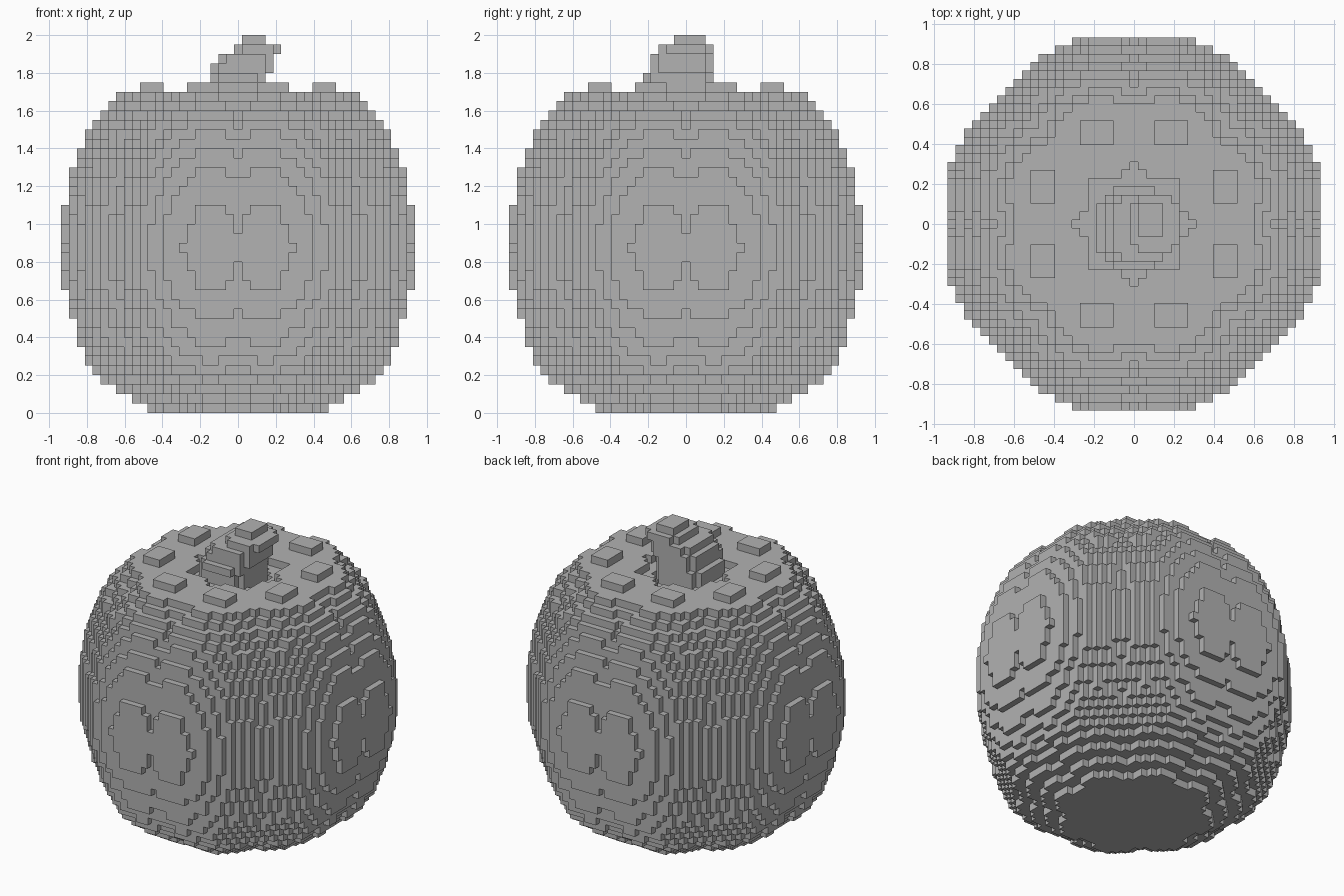
import bpy, bmesh, math
from mathutils import Vector

cube = bpy.data.objects.get("Cube")
if cube:
    bpy.data.objects.remove(cube, do_unlink=True)

STEP, RISE = 0.0416, 0.05      # block width and layer height
HALF, LAYERS = 22, 40
MIDDLE = 0.875                 # height of the widest layer

grey = bpy.data.materials.new("plain_grey")
grey.use_nodes = True
COLOUR = (0.445, 0.445, 0.445, 1)
grey.diffuse_color = COLOUR
grey.node_tree.nodes["Principled BSDF"].inputs["Base Color"].default_value = COLOUR

# Half-width of the fruit by height
PROFILE = [(0.025, 0.476), (0.075, 0.56), (0.125, 0.645), (0.175, 0.715),
           (0.225, 0.765), (0.3, 0.81), (0.35, 0.832), (0.5, 0.874),
           (0.65, 0.915), (0.875, 0.935), (1.1, 0.915), (1.3, 0.874),
           (1.4, 0.832), (1.5, 0.79), (1.575, 0.73), (1.675, 0.645)]


def half_width(z):
    for (z0, w0), (z1, w1) in zip(PROFILE, PROFILE[1:]):
        if z <= z1 + 0.001:
            return w0 + (w1 - w0) * (z - z0) / (z1 - z0)
    return 0


def in_fruit(i, j, k):
    x, y, z = i * STEP, j * STEP, (k + 0.5) * RISE
    a, b = sorted((abs(i), abs(j)))
    if k == 34:                # eight raised pads on the rib tops
        return 3 <= a <= 6 and 10 <= b <= 12
    if k > 34:
        return False
    # Eight ribs whose grooves deepen towards the top and bottom
    groove = 1 - abs(math.sin(4 * math.atan2(y, x)))
    depth = 0.047 + 0.1 * (abs(z - MIDDLE) / 0.85) ** 6
    r = math.hypot(x, y)
    if k == 33 and r < 0.255 + 0.06 * groove:   # sunken crown
        return False
    if k == 32 and r < 0.2:
        return False
    return r <= half_width(z) / 0.967 * (1 - depth * groove)


# Stem sections: first layer, last layer, x range, y range
STEM = [(32, 34, -0.187, 0.146, -0.187, 0.146),
        (35, 35, -0.146, 0.146, -0.229, 0.146),
        (36, 36, -0.146, 0.187, -0.187, 0.146),
        (37, 37, -0.104, 0.187, -0.187, 0.146),
        (38, 38, -0.021, 0.229, -0.146, 0.146),
        (39, 39, 0.021, 0.146, -0.062, 0.104)]


def in_stem(i, j, k):
    x, y = i * STEP, j * STEP
    for first, last, x0, x1, y0, y1 in STEM:
        if first <= k <= last:
            u = abs(2 * x - x0 - x1) / (x1 - x0)
            v = abs(2 * y - y0 - y1) / (y1 - y0)
            return u ** 3 + v ** 3 <= 1.05
    return False


def build_blocks(name, inside):
    """Make the outer skin of all blocks that pass the test."""
    span = range(-HALF, HALF + 1)
    cells = {(i, j, k) for i in span for j in span
             for k in range(LAYERS) if inside(i, j, k)}
    bm = bmesh.new()
    corners = {}

    def corner(p):
        if p not in corners:
            corners[p] = bm.verts.new(((p[0] - 0.5) * STEP, (p[1] - 0.5) * STEP, p[2] * RISE))
        return corners[p]

    for cell in cells:
        for axis in range(3):
            for side in (0, 1):
                beside = list(cell)
                beside[axis] += 2 * side - 1
                if tuple(beside) in cells:
                    continue
                ring = []
                for u, v in ((0, 0), (1, 0), (1, 1), (0, 1)):
                    p = list(cell)
                    p[axis] += side
                    p[(axis + 1) % 3] += u
                    p[(axis + 2) % 3] += v
                    ring.append(corner(tuple(p)))
                bm.faces.new(ring if side else ring[::-1])
    mesh = bpy.data.meshes.new(name)
    bm.to_mesh(mesh)
    bm.free()
    mesh.materials.append(grey)
    obj = bpy.data.objects.new(name, mesh)
    bpy.context.collection.objects.link(obj)
    return obj


build_blocks("ribbed_fruit", in_fruit)
build_blocks("crooked_stem", in_stem)
